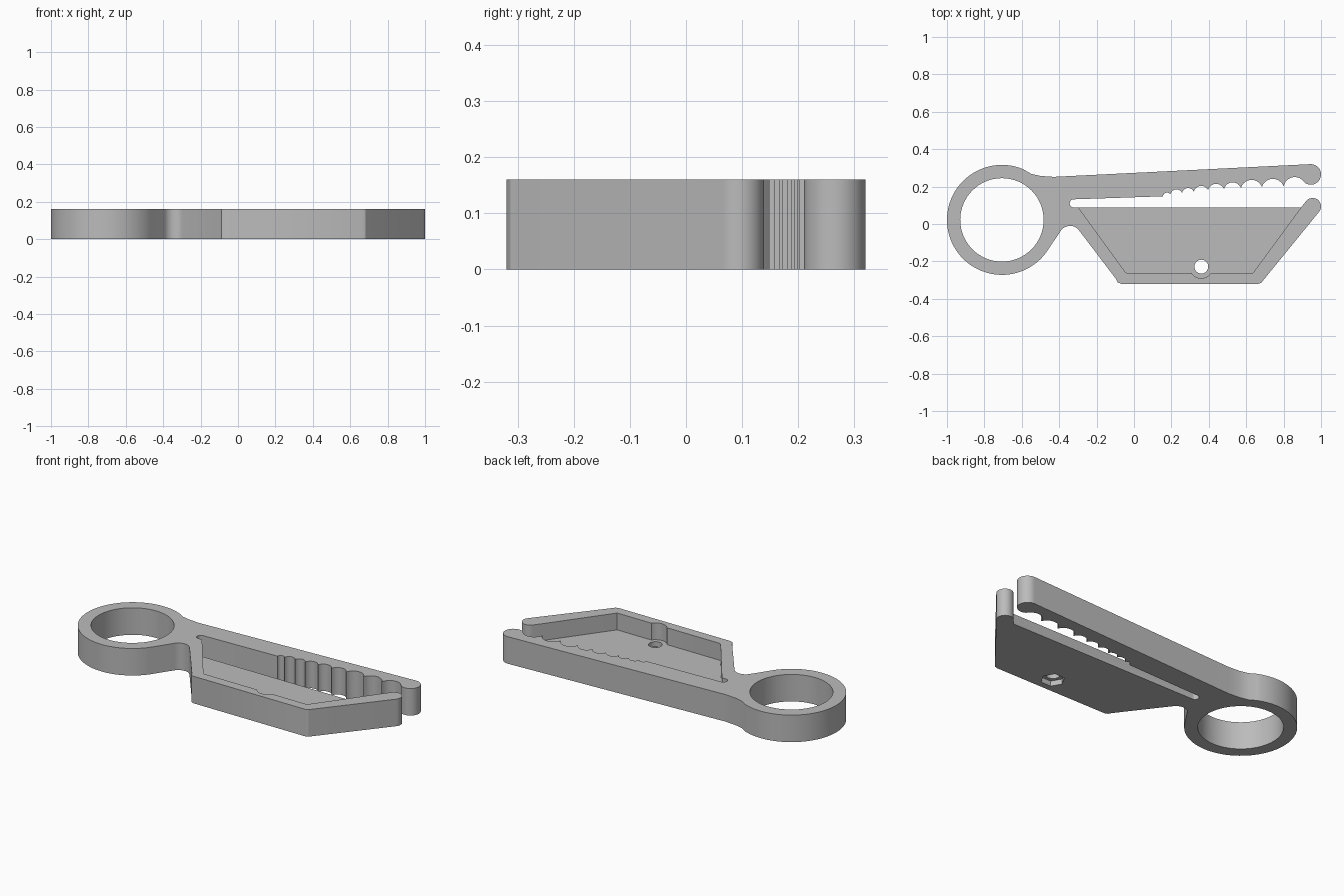
import bpy, bmesh
from math import sin, cos, radians, hypot, atan2, degrees

if "Cube" in bpy.data.objects:
    bpy.data.objects.remove(bpy.data.objects["Cube"])

HEIGHT = 0.16
FLOOR = 0.06

grey = bpy.data.materials.new("plain grey")
grey.use_nodes = True
grey.diffuse_color = (0.5, 0.5, 0.5, 1)
grey.node_tree.nodes["Principled BSDF"].inputs["Base Color"].default_value = (0.5, 0.5, 0.5, 1)


def arc(cx, cy, r, start, end, steps=12):
    angles = [radians(start + (end - start) * i / steps) for i in range(steps + 1)]
    return [(cx + r * cos(a), cy + r * sin(a)) for a in angles]


def circle(cx, cy, r, sides=48, turn=0):
    return arc(cx, cy, r, turn, turn + 360, sides)[:-1]


def prism(name, outline, z0, z1):
    bm = bmesh.new()
    face = bm.faces.new([bm.verts.new((x, y, z0)) for x, y in outline])
    top = bmesh.ops.extrude_face_region(bm, geom=[face])["geom"]
    bmesh.ops.translate(bm, vec=(0, 0, z1 - z0),
                        verts=[v for v in top if isinstance(v, bmesh.types.BMVert)])
    bmesh.ops.recalc_face_normals(bm, faces=bm.faces)
    mesh = bpy.data.meshes.new(name)
    bm.to_mesh(mesh)
    bm.free()
    mesh.materials.append(grey)
    ob = bpy.data.objects.new(name, mesh)
    bpy.context.collection.objects.link(ob)
    return ob


def scallop(p, q, bulge=0.36):
    """Arc from p to q bowing to the right of travel, into the arm."""
    dx, dy = q[0] - p[0], q[1] - p[1]
    chord = hypot(dx, dy)
    h = chord * bulge
    r = (chord * chord / 4 + h * h) / (2 * h)
    mx, my = (p[0] + q[0]) / 2, (p[1] + q[1]) / 2
    nx, ny = -dy / chord, dx / chord
    cx, cy = mx + nx * (h - r), my + ny * (h - r)
    a0 = degrees(atan2(p[1] - cy, p[0] - cx))
    a1 = degrees(atan2(q[1] - cy, q[0] - cx))
    return arc(cx, cy, r, a0, a1, 10)


# Outer profile: ring, notch, lower jaw, slit, teeth, upper arm
ring = (-0.706, 0.022)
outline = arc(*ring, 0.294, 67, 323, 56)
outline += arc(-0.342, -0.07, 0.06, 143, 37)
outline += [(-0.097, -0.293), (-0.087, -0.312), (-0.067, -0.32),
            (0.665, -0.32), (0.682, -0.313), (0.692, -0.3)]
outline += arc(0.955, 0.094, 0.045, -38, 143, 16)
outline += [(0.893, 0.088)]
outline += arc(-0.322, 0.11, 0.022, 270, 90, 10)
cusps = [(0.155, 0.148), (0.195, 0.158), (0.257, 0.167), (0.32, 0.172), (0.396, 0.181),
         (0.481, 0.187), (0.572, 0.193), (0.684, 0.198), (0.8, 0.201), (0.915, 0.217)]
for i in range(len(cusps) - 1):
    outline += scallop(cusps[i], cusps[i + 1])[:-1]
outline += arc(0.945, 0.265, 0.055, 238, 453, 18)
outline += [(-0.43, 0.252), (-0.5, 0.257), (-0.55, 0.268)]
body = prism("clip_body", outline, 0, HEIGHT)

# Cutters: finger ring, tray pocket, screw clearance, screw hole, nut recess
screw = (0.36, -0.228)
pocket = [(-0.302, 0.095), (-0.297, 0.088), (-0.045, -0.259), (-0.035, -0.263),
          (0.635, -0.263), (0.893, 0.088), (0.898, 0.095)]
cutters = [
    prism("ring_cutter", circle(*ring, 0.223, 64), -0.1, 0.3),
    prism("pocket_cutter", pocket, FLOOR, 0.3),
    prism("clearance_cutter", circle(*screw, 0.062), FLOOR, 0.31),
    prism("screw_cutter", circle(*screw, 0.037, 32), -0.1, 0.32),
    prism("nut_cutter", circle(*screw, 0.064, 6), -0.11, 0.03),
]
bpy.context.view_layer.objects.active = body
for cutter in cutters:
    mod = body.modifiers.new(cutter.name, 'BOOLEAN')
    mod.operation = 'DIFFERENCE'
    mod.solver = 'EXACT'
    mod.object = cutter
    bpy.ops.object.modifier_apply(modifier=mod.name)
for cutter in cutters:
    bpy.data.objects.remove(cutter)

# Smooth the rounded walls, keep the rims crisp
bpy.ops.object.select_all(action='DESELECT')
body.select_set(True)
bpy.ops.object.shade_smooth_by_angle(angle=radians(30))
